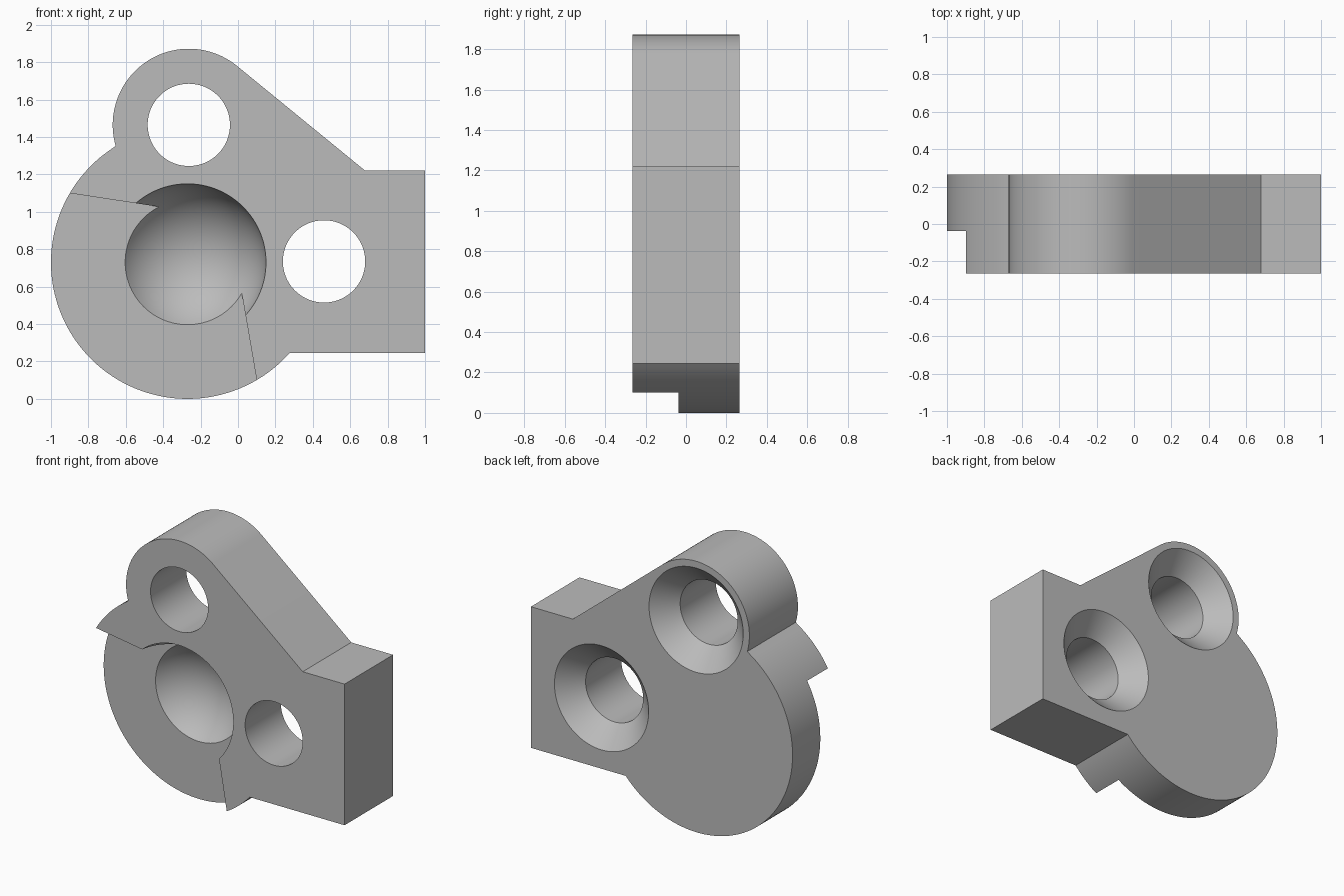
import bpy, bmesh
from math import pi, sin, cos, atan2, acos, hypot
from mathutils import Matrix

cube = bpy.data.objects.get("Cube")
if cube:
    bpy.data.objects.remove(cube)

HALF = 0.265                      # half the plate thickness
DISC, DISC_R = (-0.27, 0.73), 0.73
LOBE, LOBE_R = (-0.263, 1.465), 0.407
SIDE_HOLE = (0.46, 0.735)
HOLE_R, SINK_R = 0.22, 0.36
BLOCK_TOP, BLOCK_BOTTOM = 1.22, 0.245
STEP_Y = -0.038

grey = bpy.data.materials.new("plain grey")
grey.use_nodes = True
grey.diffuse_color = (0.5, 0.5, 0.5, 1)
grey.node_tree.nodes["Principled BSDF"].inputs["Base Color"].default_value = (0.5, 0.5, 0.5, 1)


def make_object(name, bm):
    bmesh.ops.recalc_face_normals(bm, faces=bm.faces)
    mesh = bpy.data.meshes.new(name)
    bm.to_mesh(mesh)
    bm.free()
    mesh.materials.append(grey)
    obj = bpy.data.objects.new(name, mesh)
    bpy.context.collection.objects.link(obj)
    return obj


def prism(name, outline, y0, y1):
    """Extrude an x-z outline from y0 to y1."""
    bm = bmesh.new()
    face = bm.faces.new([bm.verts.new((x, y0, z)) for x, z in outline])
    new = bmesh.ops.extrude_face_region(bm, geom=[face])["geom"]
    bmesh.ops.translate(bm, vec=(0, y1 - y0, 0),
                        verts=[v for v in new if isinstance(v, bmesh.types.BMVert)])
    return make_object(name, bm)


def lathe(name, centre, profile, steps=96):
    """Spin (radius, y) points around the y axis through centre."""
    bm = bmesh.new()
    verts = [bm.verts.new((r, y, 0)) for r, y in profile]
    edges = [bm.edges.new(pair) for pair in zip(verts, verts[1:])]
    bmesh.ops.spin(bm, geom=verts + edges, cent=(0, 0, 0), axis=(0, 1, 0),
                   angle=2 * pi, steps=steps)
    bmesh.ops.remove_doubles(bm, verts=bm.verts, dist=1e-5)
    bmesh.ops.transform(bm, matrix=Matrix.Translation((centre[0], 0, centre[1])),
                        verts=bm.verts)
    return make_object(name, bm)


def arc(centre, radius, a0, a1, steps):
    return [(centre[0] + radius * cos(a0 + (a1 - a0) * i / steps),
             centre[1] + radius * sin(a0 + (a1 - a0) * i / steps))
            for i in range(steps + 1)]


# Plate outline: block, sloped edge tangent to the lobe, lobe, big disc
corner = (0.68, BLOCK_TOP)
dx, dz = corner[0] - LOBE[0], corner[1] - LOBE[1]
tangent = atan2(dz, dx) + acos(LOBE_R / hypot(dx, dz))
joint = (-0.655, 1.352)           # where the lobe meets the disc
lobe_end = atan2(joint[1] - LOBE[1], joint[0] - LOBE[0]) + 2 * pi
disc_start = atan2(joint[1] - DISC[1], joint[0] - DISC[0])
disc_end = 2 * pi - acos(1 - 0) + atan2(BLOCK_BOTTOM - DISC[1],
                                        (DISC_R ** 2 - (DISC[1] - BLOCK_BOTTOM) ** 2) ** 0.5)
outline = [(1, BLOCK_BOTTOM), (1, BLOCK_TOP), corner]
outline += arc(LOBE, LOBE_R, tangent, lobe_end, 64)
outline += arc(DISC, DISC_R, disc_start, disc_end, 96)[1:]
plate = prism("bracket_plate", outline, -HALF, HALF)

# Recessed front sector of the disc
step = prism("step_cutter", [(-0.05, 0.97), (-1.2, 1.146), (-1.2, -0.3), (0.169, -0.3)],
             -0.6, STEP_Y)

# Spherical pocket, centred just ahead of the front face
BALL_R, BALL_Y = 0.421, -HALF - 0.03
ball = [(BALL_R * sin(pi * i / 48), BALL_Y - BALL_R * cos(pi * i / 48)) for i in range(49)]
pocket = lathe("pocket_cutter", DISC, ball)

# Through holes, countersunk from the back
sink = SINK_R - HOLE_R
hole = [(0, -0.5), (HOLE_R, -0.5), (HOLE_R, HALF - sink), (SINK_R + 0.05, HALF + 0.05),
        (0, HALF + 0.05)]
holes = [lathe("upper_hole_cutter", LOBE, hole), lathe("side_hole_cutter", SIDE_HOLE, hole)]

bpy.ops.object.select_all(action='DESELECT')
plate.select_set(True)
bpy.context.view_layer.objects.active = plate
for cutter in [step, pocket] + holes:
    cutter.hide_render = True
    mod = plate.modifiers.new(cutter.name, 'BOOLEAN')
    mod.operation = 'DIFFERENCE'
    mod.solver = 'EXACT'
    mod.object = cutter
    bpy.ops.object.modifier_apply(modifier=mod.name)
    bpy.data.objects.remove(cutter)

bpy.ops.object.shade_smooth_by_angle(angle=pi / 7)
